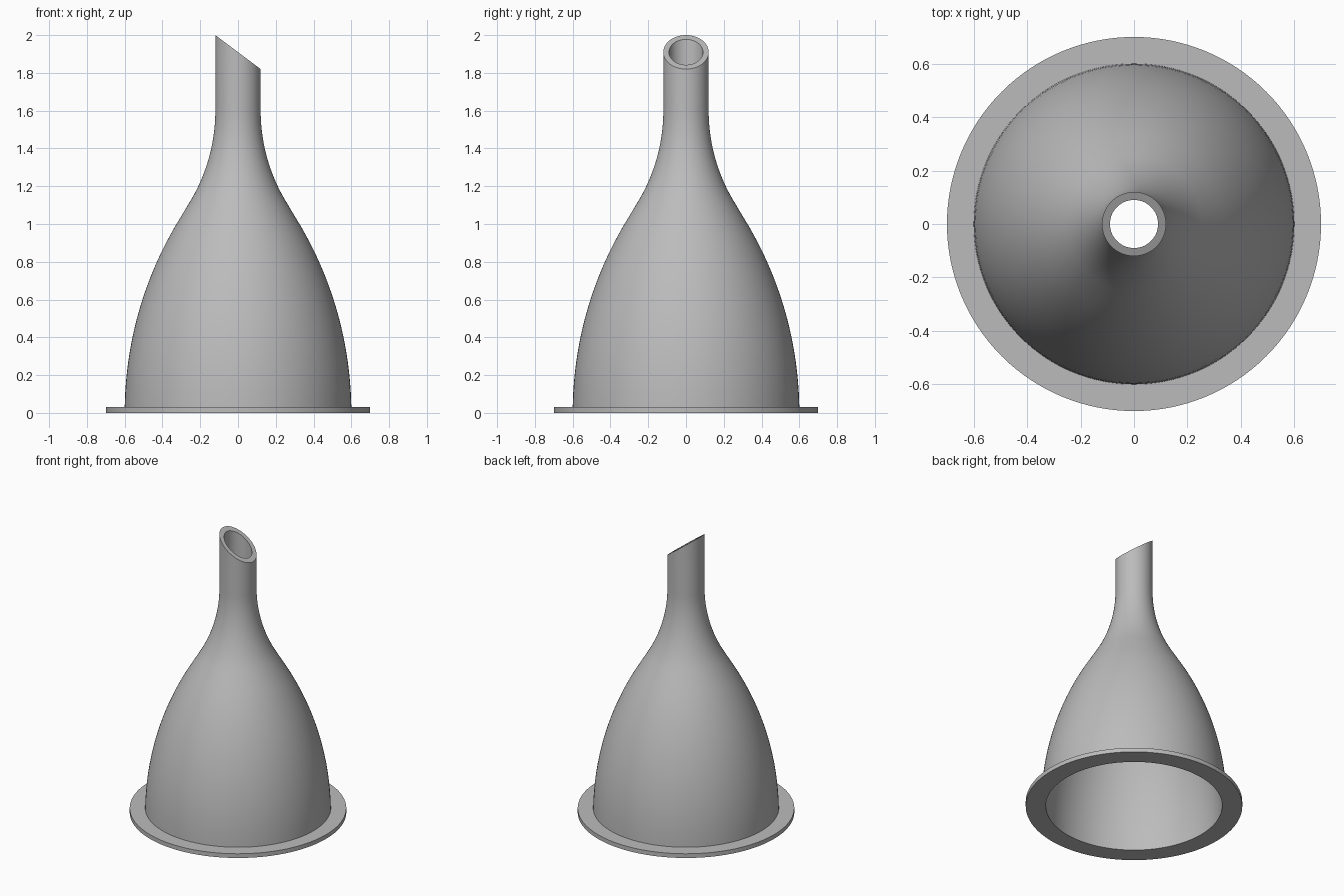
import bpy, bmesh
from math import sin, cos, pi, radians
from mathutils import Vector

cube = bpy.data.objects.get("Cube")
if cube:
    bpy.data.objects.remove(cube, do_unlink=True)

WALL = 0.03          # wall and flange thickness
BELL_R, NECK_R, FLANGE_R = 0.60, 0.12, 0.70
BELL_ARC, NECK_ARC = 1.96, 0.93
NECK_Z, TIP_Z, TIP_SLOPE = 1.60, 1.91, 0.75
BEND = radians(32)   # slope where the two arcs meet
STEPS, SEGMENTS = 20, 128

# Plain grey plastic
grey = bpy.data.materials.new("grey_plastic")
grey.use_nodes = True
colour = (0.5, 0.5, 0.5, 1)
grey.diffuse_color = colour
grey.node_tree.nodes["Principled BSDF"].inputs["Base Color"].default_value = colour


def wall(offset):
    """Bell and neck arcs from bottom to top, moved inward by offset."""
    pts = []
    for i in range(STEPS + 1):
        a = BEND * i / STEPS
        r = BELL_ARC - offset
        pts.append((BELL_R - BELL_ARC + r * cos(a), r * sin(a)))
    for i in range(STEPS + 1):
        a = BEND * (1 - i / STEPS)
        r = NECK_ARC + offset
        pts.append((NECK_R + NECK_ARC - r * cos(a), NECK_Z - r * sin(a)))
    return pts + [(NECK_R - offset, TIP_Z)]


# Closed cross-section: flange, outer wall, tip, inner wall
outer = [(x, z) for x, z in wall(0) if z > WALL]
profile = [(FLANGE_R, 0), (FLANGE_R, WALL), (BELL_R, WALL)] + outer + wall(WALL)[::-1]

bm = bmesh.new()
verts = [bm.verts.new((x, 0, z)) for x, z in profile]
edges = [bm.edges.new((v, verts[(i + 1) % len(verts)])) for i, v in enumerate(verts)]
bmesh.ops.spin(bm, geom=verts + edges, cent=(0, 0, 0), axis=(0, 0, 1),
               angle=2 * pi, steps=SEGMENTS, use_merge=True)
bmesh.ops.remove_doubles(bm, verts=bm.verts[:], dist=0.0001)

# Slanted tip
for v in bm.verts:
    if v.co.z > TIP_Z - 0.01:
        v.co.z = TIP_Z - TIP_SLOPE * v.co.x
bmesh.ops.recalc_face_normals(bm, faces=bm.faces[:])

mesh = bpy.data.meshes.new("funnel")
bm.to_mesh(mesh)
bm.free()
mesh.materials.append(grey)
funnel = bpy.data.objects.new("funnel", mesh)
bpy.context.collection.objects.link(funnel)

# Smooth walls with crisp rims
bpy.ops.object.select_all(action='DESELECT')
funnel.select_set(True)
bpy.context.view_layer.objects.active = funnel
bpy.ops.object.shade_smooth_by_angle(angle=radians(30))
